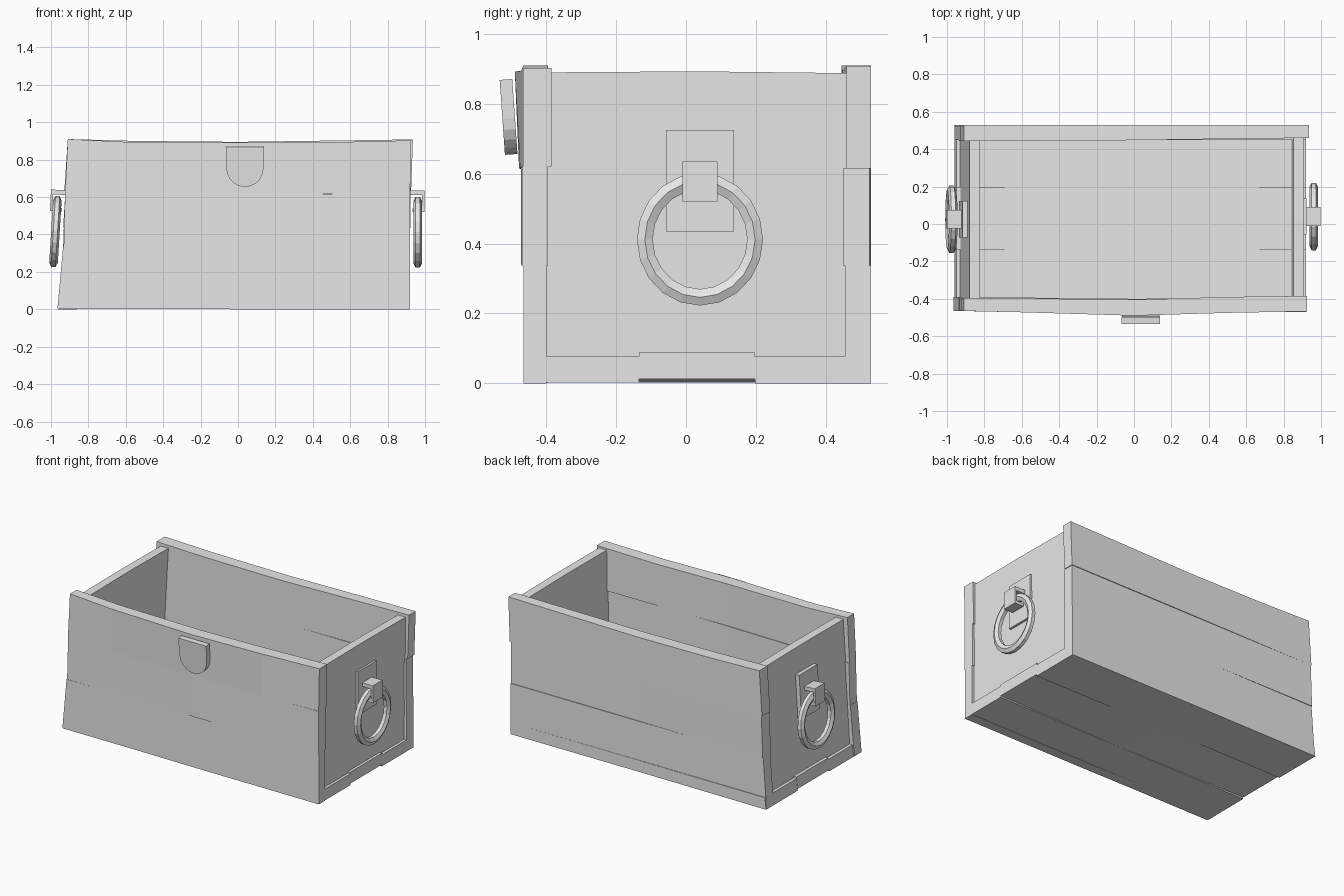
import bpy, bmesh
from math import sin, cos, pi, radians
from mathutils import Matrix, Vector

if "Cube" in bpy.data.objects:
    bpy.data.objects.remove(bpy.data.objects["Cube"])

grey = bpy.data.materials.new("plain_grey")
grey.use_nodes = True
grey.diffuse_color = (0.8, 0.8, 0.8, 1)
grey.node_tree.nodes["Principled BSDF"].inputs["Base Color"].default_value = (0.8, 0.8, 0.8, 1)


def finish(name, bm, matrix=None):
    if matrix:
        bm.transform(matrix)
    bmesh.ops.recalc_face_normals(bm, faces=bm.faces)
    mesh = bpy.data.meshes.new(name)
    bm.to_mesh(mesh)
    bm.free()
    mesh.materials.append(grey)
    obj = bpy.data.objects.new(name, mesh)
    bpy.context.scene.collection.objects.link(obj)
    return obj


def loft(bm, rings, closed=False):
    """Skin a row of equal cross-sections, capping the ends if open."""
    rows = [[bm.verts.new(p) for p in ring] for ring in rings]
    n = len(rows[0])
    pairs = list(zip(rows, rows[1:]))
    if closed:
        pairs.append((rows[-1], rows[0]))
    for a, b in pairs:
        for i in range(n):
            j = (i + 1) % n
            bm.faces.new((a[i], a[j], b[j], b[i]))
    if not closed:
        bm.faces.new(rows[0])
        bm.faces.new(rows[-1])


def plank(name, stations):
    """Each station: x at bottom, x at top, y range, z range."""
    bm = bmesh.new()
    loft(bm, [[(xb, y0, z0), (xb, y1, z0), (xt, y1, z1), (xt, y0, z1)]
              for xb, xt, y0, y1, z0, z1 in stations])
    return finish(name, bm)


def box(bm, lo, hi):
    lo, hi = Vector(lo), Vector(hi)
    size = hi - lo
    m = Matrix.Translation((lo + hi) / 2) @ Matrix.Diagonal((*size, 1))
    bmesh.ops.create_cube(bm, size=1, matrix=m)


# Front wall, with the top board bowed outwards
plank("front_board_bottom", [
    (-.965, -.935, -.465, -.39, .005, .335),
    (0, 0, -.465, -.40, 0, .34),
    (.92, .92, -.465, -.40, 0, .337)])
plank("front_board_middle", [
    (-.932, -.925, -.463, -.39, .335, .612),
    (0, 0, -.472, -.40, .34, .615),
    (.92, .92, -.47, -.395, .337, .62)])
top_board = plank("front_board_top", [
    (-.925, -.91, -.465, -.395, .612, .91),
    (-.6, -.6, -.472, -.397, .613, .895),
    (0, 0, -.478, -.405, .615, .892),
    (.5, .5, -.475, -.39, .618, .893),
    (.92, .925, -.467, -.385, .62, .903)])
for v in top_board.data.vertices:
    if abs(v.co.x) < .1 and v.co.y < -.45 and v.co.z > .8:
        v.co.y = -.49

# Back wall
plank("back_board_bottom", [
    (-.96, -.935, .45, .525, .005, .335),
    (.92, .92, .455, .53, 0, .337)])
plank("back_board_middle", [
    (-.935, -.925, .445, .53, .335, .612),
    (0, 0, .45, .525, .337, .615),
    (.92, .92, .45, .525, .337, .615)])
plank("back_board_top", [
    (-.93, -.91, .445, .53, .612, .91),
    (-.55, -.55, .445, .53, .613, .9),
    (0, 0, .448, .53, .615, .895),
    (.5, .5, .455, .53, .615, .902),
    (.925, .935, .46, .53, .615, .908)])

# Floor boards
for name, y0, y1, z0, z1 in (("front", -.465, -.135, .002, .077),
                             ("middle", -.135, .197, .012, .088),
                             ("back", .197, .53, 0, .077)):
    plank("floor_board_" + name, [
        (-.96, -.95, y0, y1, z0, z1),
        (0, 0, y0, y1, 0.002, .078),
        (.92, .92, y0, y1, z0, z1)])

# End panels, each leaning towards +x at the top
for name, bottom, top in (("right", -.93, -.88), ("left", .842, .853)):
    bm = bmesh.new()
    loft(bm, [[(bottom, y, .07), (bottom + .06, y, .07), (top + .057, y, z), (top, y, z)]
              for y, z in ((-.41, .89), (.03, .893), (.46, .888))])
    finish(name + "_end_panel", bm)

# Handles: back plate, hook and ring, built facing +x about the hook's middle
SIDES, TUBE = 20, 6
place = {
    "left": Matrix.Translation((.905, .04, .58)),
    "right": Matrix.Translation((-.91, .025, .58)) @ Matrix.Rotation(radians(3.5), 4, 'Y')
             @ Matrix.Rotation(pi, 4, 'Z'),
}
for side, m in place.items():
    bm = bmesh.new()
    box(bm, (-.012, -.097, -.145), (.016, .097, .145))
    finish(side + "_handle_plate", bm, m)

    bm = bmesh.new()
    box(bm, (0, -.05, .03), (.093, .05, .055))
    box(bm, (.08, -.05, -.04), (.093, .05, .03))
    box(bm, (.028, -.05, -.06), (.093, .05, -.04))
    finish(side + "_handle_hook", bm, m)

    bm = bmesh.new()
    rings = []
    for i in range(SIDES):
        a = 2 * pi * i / SIDES
        ring = []
        for k in range(TUBE):
            t = 2 * pi * k / TUBE
            r = .158 + .026 * sin(t)
            ring.append((.056 + .023 * cos(t), r * cos(a), -.168 + 1.05 * r * sin(a)))
        rings.append(ring)
    loft(bm, rings, closed=True)
    finish(side + "_handle_ring", bm, m)

# Shield-shaped latch plate on the front, tilted slightly
outline = [(.1025, .107), (.1, -.005)]
outline += [(.1 * cos(a), -.005 - .103 * sin(a)) for a in (pi * i / 10 for i in range(1, 10))]
outline += [(-.1, -.005), (-.1025, .107)]
bm = bmesh.new()
loft(bm, [[(x, y, z) for x, z in outline] for y in (-.018, .018)])
finish("front_latch", bm, Matrix.Translation((.037, -.508, .763)) @ Matrix.Rotation(radians(4), 4, 'X'))
